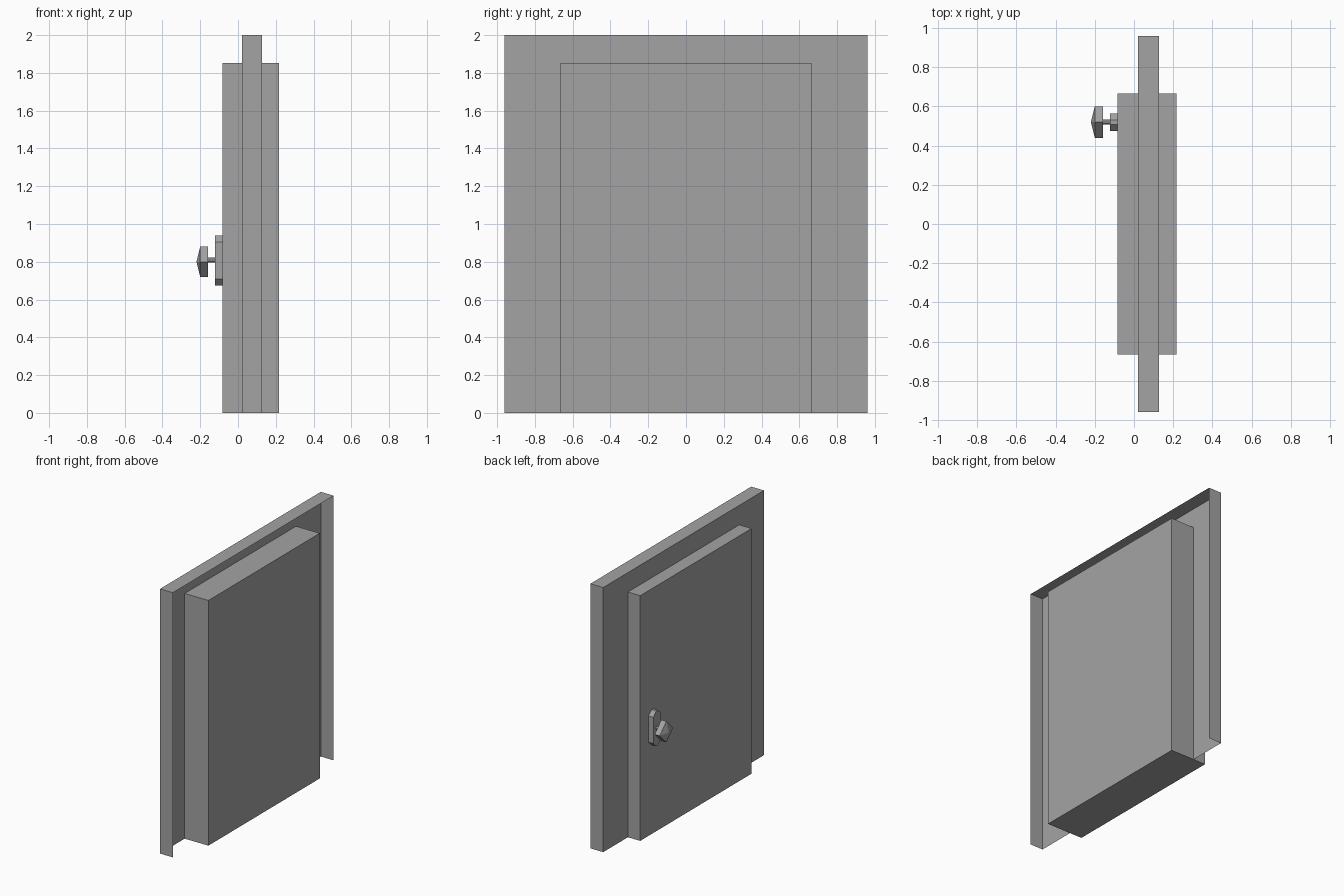
import bpy
import bmesh

cube = bpy.data.objects.get("Cube")
if cube:
    bpy.data.objects.remove(cube, do_unlink=True)

grey = bpy.data.materials.new("plain_grey")
grey.use_nodes = True
GREY = (0.37, 0.37, 0.37, 1)
grey.diffuse_color = GREY
grey.node_tree.nodes["Principled BSDF"].inputs["Base Color"].default_value = GREY


def finish(name, bm):
    mesh = bpy.data.meshes.new(name)
    bm.to_mesh(mesh)
    bm.free()
    mesh.materials.append(grey)
    obj = bpy.data.objects.new(name, mesh)
    bpy.context.collection.objects.link(obj)
    return obj


def box(name, low, high, open_sides=()):
    """Box between two corners, leaving out faces whose normals are listed."""
    bm = bmesh.new()
    bmesh.ops.create_cube(bm, size=1)
    bm.normal_update()
    gone = [f for f in bm.faces if any(f.normal.dot(n) > 0.9 for n in open_sides)]
    bmesh.ops.delete(bm, geom=gone, context="FACES")
    for v in bm.verts:
        v.co = [a + (b - a) * (c + 0.5) for a, b, c in zip(low, high, v.co)]
    return finish(name, bm)


def prism(name, outline, x_back, x_front, tip=None):
    """Extrude a (y, z) outline towards -x, optionally ending in a point."""
    bm = bmesh.new()
    back = [bm.verts.new((x_back, y, z)) for y, z in outline]
    front = [bm.verts.new((x_front, y, z)) for y, z in outline]
    point = bm.verts.new((tip, HANDLE_Y, HANDLE_Z)) if tip is not None else None
    bm.faces.new(back)
    if point is None:
        bm.faces.new(front)
    for i in range(len(outline)):
        j = (i + 1) % len(outline)
        bm.faces.new((back[i], back[j], front[j], front[i]))
        if point:
            bm.faces.new((front[i], front[j], point))
    bmesh.ops.recalc_face_normals(bm, faces=bm.faces)
    return finish(name, bm)


def octagon(cy, cz, half_y, half_z, cut):
    """Rectangle with its corners cut off."""
    y, z = half_y - cut, half_z - cut
    return [(cy + a, cz + b) for a, b in (
        (half_y, -z), (half_y, z), (y, half_z), (-y, half_z),
        (-half_y, z), (-half_y, -z), (-y, -half_z), (y, -half_z))]


HANDLE_Y, HANDLE_Z = 0.52, 0.80

# Surround, a shallow tray open at the bottom and on the +x side
box("door_frame", (0.02, -0.96, 0), (0.127, 0.96, 2), [(1, 0, 0), (0, 0, -1)])

# Door slab
box("door_panel", (-0.083, -0.665, 0), (0.218, 0.665, 1.853))

# Handle: plate, stem and pointed four-sided knob
prism("handle_plate", octagon(HANDLE_Y, 0.807, 0.045, 0.133, 0.034), -0.083, -0.122)
prism("handle_stem", octagon(HANDLE_Y, HANDLE_Z + 0.01, 0.013, 0.013, 0.008), -0.122, -0.16)
r = 0.08
diamond = [(HANDLE_Y + r, HANDLE_Z), (HANDLE_Y, HANDLE_Z + r),
           (HANDLE_Y - r, HANDLE_Z), (HANDLE_Y, HANDLE_Z - r)]
prism("handle_knob", diamond, -0.158, -0.2, tip=-0.22)
